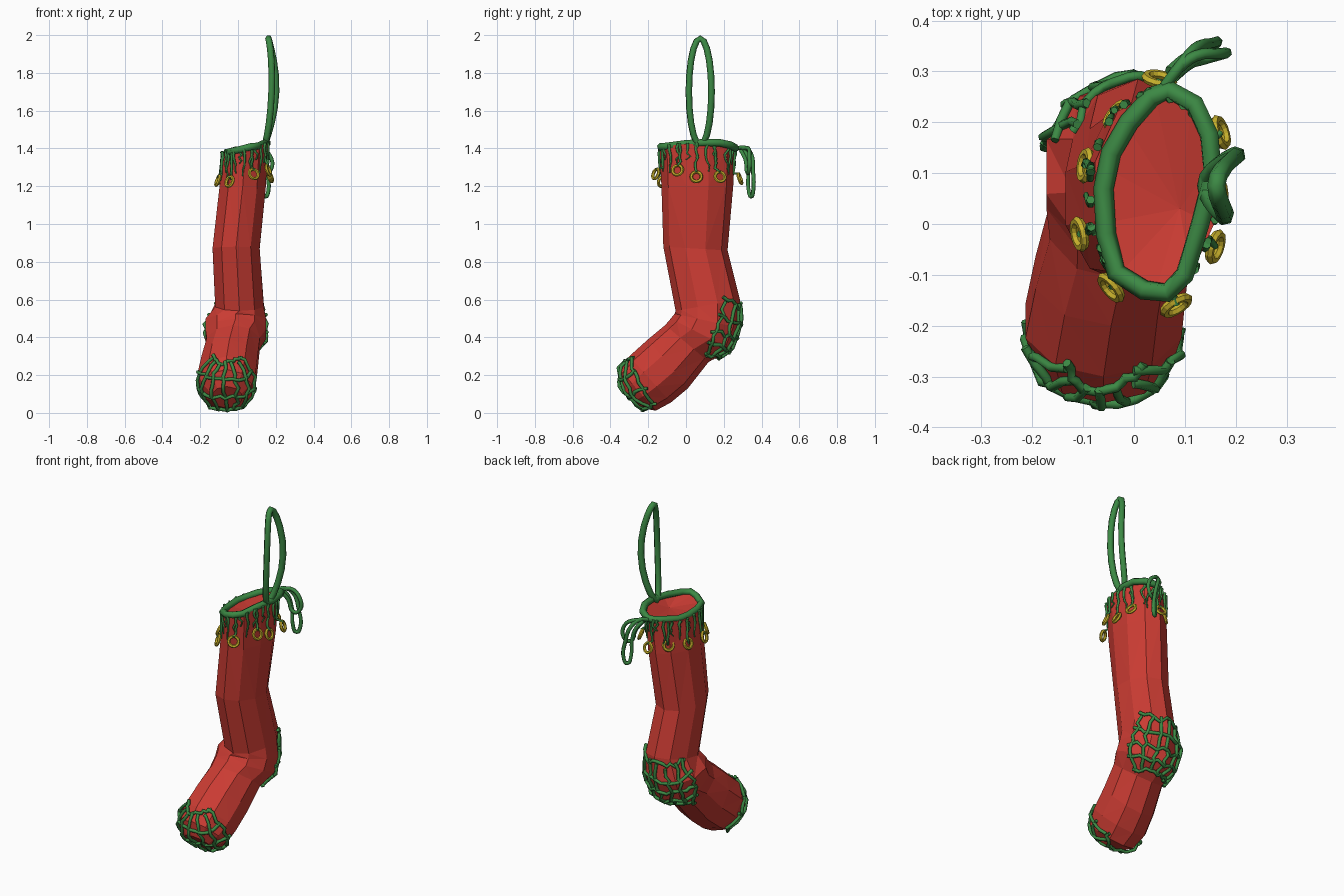
import bpy, bmesh, math, random
from mathutils import Vector, Matrix
from mathutils.bvhtree import BVHTree

if "Cube" in bpy.data.objects:
    bpy.data.objects.remove(bpy.data.objects["Cube"])

random.seed(4)


def material(name, rgb):
    m = bpy.data.materials.new(name)
    m.diffuse_color = (*rgb, 1)
    m.use_nodes = True
    m.node_tree.nodes["Principled BSDF"].inputs["Base Color"].default_value = m.diffuse_color
    return m


RED = material("red_felt", (0.60, 0.045, 0.033))
GREEN = material("green_yarn", (0.045, 0.25, 0.058))
GOLD = material("gold", (0.58, 0.44, 0.025))


def add_mesh(name, bm, mat):
    me = bpy.data.meshes.new(name)
    bm.to_mesh(me)
    me.materials.append(mat)
    ob = bpy.data.objects.new(name, me)
    bpy.context.collection.objects.link(ob)
    return ob


def add_cords(name, paths, radius, mat, closed=False, taper=1.0, smooth=False):
    """Several cords in one object; taper is the radius factor at the far end."""
    cu = bpy.data.curves.new(name, 'CURVE')
    cu.dimensions = '3D'
    cu.bevel_depth = radius
    cu.bevel_resolution = 1
    cu.resolution_u = 4
    cu.use_fill_caps = True
    for pts in paths:
        n = len(pts)
        if smooth:
            sp = cu.splines.new('BEZIER')
            sp.bezier_points.add(n - 1)
            for b, p in zip(sp.bezier_points, pts):
                b.co = p
                b.handle_left_type = b.handle_right_type = 'AUTO'
        else:
            sp = cu.splines.new('POLY')
            sp.points.add(n - 1)
            for i, p in enumerate(pts):
                sp.points[i].co = (*p, 1)
                sp.points[i].radius = 1 + (taper - 1) * i / max(1, n - 1)
        sp.use_cyclic_u = closed
    cu.materials.append(mat)
    ob = bpy.data.objects.new(name, cu)
    bpy.context.collection.objects.link(ob)
    bpy.ops.object.select_all(action='DESELECT')
    ob.select_set(True)
    bpy.context.view_layer.objects.active = ob
    bpy.ops.object.convert(target='MESH')
    return ob


# Stocking: rings given as front (y, z), back (y, z), centre x, half width
RINGS = [
    (-.14, 1.40, .26, 1.40, .04, .118),
    (-.13, 1.20, .25, 1.20, .025, .124),
    (-.12, .88, .22, .86, -.01, .126),
    (-.055, .54, .285, .60, .008, .13),
    (-.06, .525, .285, .45, -.012, .162),
    (-.08, .50, .24, .335, -.012, .162),
    (-.11, .465, .12, .27, -.025, .142),
    (-.20, .39, .01, .13, -.045, .15),
    (-.30, .30, -.08, .055, -.06, .155),
    (-.352, .23, -.16, .012, -.06, .132),
    (-.345, .14, -.235, .025, -.06, .08),
]
SIDES = 10
bm = bmesh.new()
loops = []
for k, (fy, fz, by, bz, xc, hw) in enumerate(RINGS):
    loop = []
    for i in range(SIDES):
        a = math.tau * i / SIDES
        c, s = math.cos(a), math.sin(a) * 1.04
        z = (fz + bz) / 2 + (fz - bz) / 2 * c
        if k == 0:
            z += 0.2 * hw * s
        loop.append(bm.verts.new((xc + hw * s, (fy + by) / 2 + (fy - by) / 2 * c, z)))
    loops.append(loop)
for A, B in zip(loops, loops[1:]):
    for i in range(SIDES):
        j = (i + 1) % SIDES
        bm.faces.new((A[i], A[j], B[j], B[i]))
bm.faces.new(loops[-1])
# Sunken filling just inside the mouth
mid = bm.verts.new((.09, .03, 1.37))
for i in range(SIDES):
    bm.faces.new((loops[0][i], loops[0][(i + 1) % SIDES], mid))
bmesh.ops.recalc_face_normals(bm, faces=bm.faces)
bmesh.ops.triangulate(bm, faces=bm.faces)
tree = BVHTree.FromBMesh(bm)
add_mesh("stocking", bm, RED)


def on_surface(origin, direction, lift):
    d = Vector(direction).normalized()
    hit = tree.ray_cast(Vector(origin), d)[0]
    return (hit if hit else Vector(origin)) + d * lift


# Cord around the mouth, seen from above as an uneven oval
RIM = [(-.06, .07), (-.045, .14), (-.01, .2), (.035, .25), (.07, .263), (.12, .235),
       (.148, .175), (.155, .1), (.13, 0), (.1, -.1), (.065, -.135), (.02, -.13),
       (-.035, -.095), (-.055, -.02)]
rim = [(x, y, 1.40 + .2 * (x - .04) + random.uniform(-.004, .01)) for x, y in RIM]
add_cords("mouth_cord", [rim], .02, GREEN, closed=True)


# Fringe hanging from the mouth cord
def hang(a, length, wiggle=.012):
    path = []
    top = 1.405 + .024 * math.sin(a)
    for k in range(6):
        z = top - length * k / 5
        b = a + (random.uniform(-wiggle, wiggle) * 6 if k else 0)
        path.append(on_surface((.035, .06, min(z, 1.355)),
                               (.12 * math.sin(b), -.2 * math.cos(b), 0), .006))
        path[-1].z = z
    return path


fringe = [hang(math.tau * (i + random.uniform(-.3, .3)) / 24, random.uniform(.06, .16))
          for i in range(24)]
add_cords("fringe", fringe, .009, GREEN, taper=.4)

# Gold rings, each on its own string
SPOTS = [(-.045, -.125, 1.225), (-.107, -.02, 1.23), (-.095, .115, 1.24),
         (-.035, .215, 1.25), (.05, .285, 1.24), (.17, .18, 1.25),
         (.168, .055, 1.25), (.16, -.045, 1.285), (.083, -.16, 1.265)]
bm = bmesh.new()
strings = []
NU, NV = 14, 6
for x, y, z in SPOTS:
    out = Vector(((x - .035) / .12 ** 2, (y - .06) / .2 ** 2, 0)).normalized()
    rot = (out + Vector((0, 0, .35))).to_track_quat('Z', 'Y').to_matrix().to_4x4()
    M = Matrix.Translation((x, y, z)) @ rot
    grid = []
    for i in range(NU):
        u = math.tau * i / NU
        grid.append([])
        for j in range(NV):
            v = math.tau * j / NV
            r = .027 + .009 * math.cos(v)
            grid[-1].append(bm.verts.new(
                M @ Vector((r * math.cos(u), r * math.sin(u), .009 * math.sin(v)))))
    for i in range(NU):
        for j in range(NV):
            i2, j2 = (i + 1) % NU, (j + 1) % NV
            bm.faces.new((grid[i][j], grid[i2][j], grid[i2][j2], grid[i][j2]))
    a = math.atan2((x - .035) / .12, -(y - .06) / .2)
    strings.append(hang(a, 1.38 - z, .006) + [Vector((x, y, z + .025))])
bmesh.ops.recalc_face_normals(bm, faces=bm.faces)
add_mesh("gold_rings", bm, GOLD)
add_cords("ring_strings", strings, .007, GREEN)

# Hanging loop, bowed sideways
loop = []
for i in range(20):
    a = math.tau * i / 20
    s, c = math.sin(a), math.cos(a)
    loop.append((.152 + .01 * c + s * s * (.038 + .012 * s), .075 + .06 * s,
                 1.70 + .282 * c))
add_cords("hanging_loop", [loop], .018, GREEN, closed=True)

# Dangling bow at the back of the mouth
bow_path = [(.06, .27, 1.40), (.09, .31, 1.405), (.12, .345, 1.37), (.15, .355, 1.28),
            (.16, .355, 1.17), (.145, .345, 1.145), (.13, .33, 1.19), (.125, .33, 1.28),
            (.10, .325, 1.36), (.07, .30, 1.40)]
side_path = [(.08, .30, 1.40), (.12, .33, 1.40), (.17, .335, 1.36), (.175, .335, 1.29),
             (.14, .325, 1.27), (.11, .315, 1.34), (.08, .29, 1.39)]
add_cords("bow", [bow_path, side_path], .011, GREEN, smooth=True)


# Nets of yarn over heel and toe
def net(name, centre, axis, u_max, v_min, v_max, nu, nv):
    axis = Vector(axis).normalized()
    side = axis.cross(Vector((0, 0, 1))).normalized()
    up = side.cross(axis)

    def point(u, v):
        u += random.uniform(-5, 5)
        v += random.uniform(-5, 5)
        u, v = math.radians(u), math.radians(v)
        d = (axis * math.cos(u) + side * math.sin(u)) * math.cos(v) + up * math.sin(v)
        return on_surface(centre, d, random.uniform(.004, .014))

    paths = []
    for j in range(nv):
        v = v_min + (v_max - v_min) * j / (nv - 1)
        paths.append([point(-u_max + 2 * u_max * k / 12, v) for k in range(13)])
    for i in range(nu):
        u = -u_max * .9 + 1.8 * u_max * i / (nu - 1)
        paths.append([point(u, v_min + (v_max - v_min) * k / 9) for k in range(10)])
    add_cords(name, paths, .0095, GREEN)


net("heel_net", (-.012, .125, .43), (0, .88, -.3), 85, -50, 57, 7, 5)
net("toe_net", (-.06, -.2, .18), (-.05, -.8, -.45), 82, -50, 62, 7, 4)
